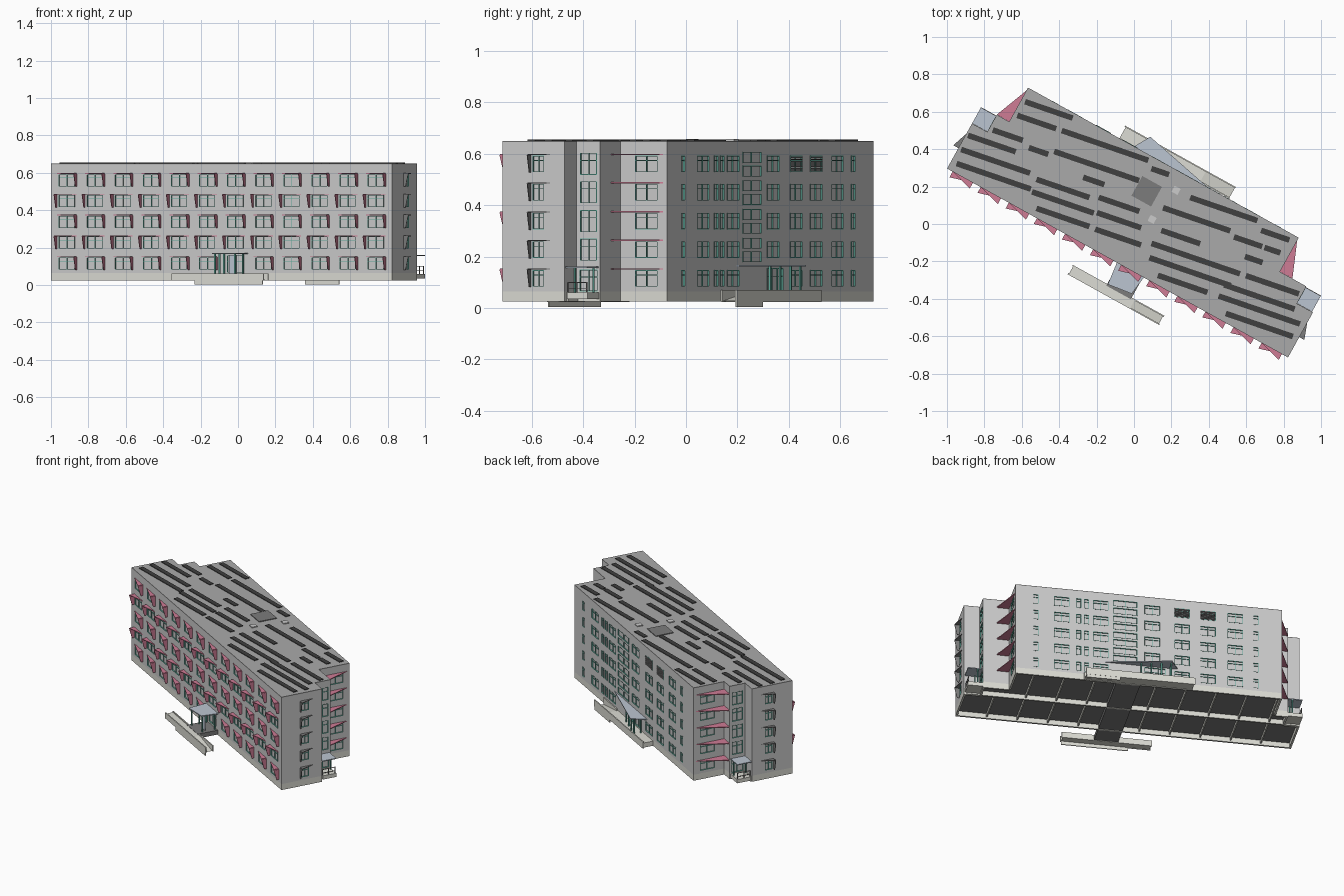
import bpy, bmesh, math
from mathutils import Vector, Matrix

if "Cube" in bpy.data.objects:
    bpy.data.objects.remove(bpy.data.objects["Cube"])

ROT = Matrix.Rotation(math.radians(-29), 4, 'Z')
COL = {
    'red': (0.62, 0.2, 0.3, 1), 'teal': (0.12, 0.42, 0.34, 1), 'beige': (0.72, 0.72, 0.66, 1),
    'dark': (0.2, 0.2, 0.2, 1), 'roof': (0.4, 0.4, 0.4, 1), 'glass': (0.5, 0.56, 0.64, 1),
    'black': (0.05, 0.05, 0.05, 1),
}
MATS = {}
for k, c in COL.items():
    MATS[k] = bpy.data.materials.new(k)
    MATS[k].diffuse_color = c
parts = {}


def prism(part, pts, vec):
    """Extrude a planar polygon along a vector into the named part."""
    bm = parts.setdefault(part, bmesh.new())
    vec = Vector(vec)
    a = [bm.verts.new(Vector(p)) for p in pts]
    b = [bm.verts.new(Vector(p) + vec) for p in pts]
    n = len(a)
    fs = [bm.faces.new(a[::-1]), bm.faces.new(b)]
    fs += [bm.faces.new((a[i], a[(i + 1) % n], b[(i + 1) % n], b[i])) for i in range(n)]
    bmesh.ops.recalc_face_normals(bm, faces=fs)


def box(part, u0, u1, v0, v1, z0, z1):
    prism(part, [(u0, v0, z0), (u1, v0, z0), (u1, v1, z0), (u0, v1, z0)], (0, 0, z1 - z0))


def wpt(wall, s, d, z):
    """Point on a wall: s along it, d outward from it."""
    axis, pos, sign = wall
    return (s, pos + sign * d, z) if axis == 'u' else (pos + sign * d, s, z)


def wbox(part, wall, s0, s1, d0, d1, z0, z1):
    pts = [wpt(wall, s, d, z0) for s, d in ((s0, d0), (s1, d0), (s1, d1), (s0, d1))]
    prism(part, pts, (0, 0, z1 - z0))


def window(wall, s, z, w, h=0.064, mull=1, transom=True):
    l, r, b, t, f = s - w / 2, s + w / 2, z - h / 2, z + h / 2, 0.0025
    wbox('opening_cutter', wall, l, r, -0.007, 0.02, b, t)
    for a, c, e, g in ((l, l + f, b, t), (r - f, r, b, t), (l, r, b, b + f), (l, r, t - f, t)):
        wbox('window_frames', wall, a, c, -0.006, 0.001, e, g)
    for i in range(mull):
        m = l + w * (i + 1) / (mull + 1)
        wbox('window_frames', wall, m - f / 2, m + f / 2, -0.006, -0.001, b, t)
    if transom:
        wbox('window_frames', wall, l, r, -0.006, -0.001, z + 0.012, z + 0.0145)


def shade(part, wall, s, z, w, side, d=0.034):
    """Triangular shelf over a window plus a tapered side fin."""
    e, o, t = s + side * w / 2, s - side * w / 2, z + 0.034
    prism(part, [wpt(wall, o, 0, t), wpt(wall, e, 0, t), wpt(wall, e, d, t)], (0, 0, 0.004))
    fin = [wpt(wall, e, 0, z - 0.034), wpt(wall, e, 0, t), wpt(wall, e, d, t), wpt(wall, e, d * 0.45, z - 0.034)]
    prism(part, fin, Vector(wpt(wall, s + side * 0.003, 0, 0)) - Vector(wpt(wall, s, 0, 0)))


# stepped floor plan
plan = [(-1.018, -.225), (1.066, -.225), (1.066, .05), (.968, .05), (.968, .155), (.806, .155),
        (.806, .363), (-.849, .363), (-.849, .155), (-.925, .155), (-.925, .05), (-1.018, .05)]
prism('walls', [(u, v, .065) for u, v in plan], (0, 0, .58))
prism('roof_slab', [(u, v, .645) for u, v in plan], (0, 0, .005))

# hollow foundation
prism('ground_floor_underside', [(u * .998, v * .998, .058) for u, v in plan], (0, 0, .007))
for i, p in enumerate(plan):
    p, q = Vector(p), Vector(plan[(i + 1) % len(plan)])
    d = (q - p).normalized()
    n = Vector((-d.y, d.x)) * .012
    prism('foundation', [(*c, .025) for c in (p, q, q + n, p + n)], (0, 0, .04))
box('foundation', -1.01, 1.05, .045, .057, .026, .06)
for i in range(1, 11):
    u = -1.018 + i * .189
    box('foundation', u - .004, u + .004, -.215, .05, .035, .06)
    if -.83 < u < .79:
        box('foundation', u - .004, u + .004, .05, .355, .035, .06)

FRONT, BACK = ('u', -.225, -1), ('u', .363, 1)
ROWS = [.115, .227, .338, .45, .56]
for r, z in enumerate(ROWS):
    # front windows with angled shades
    for i in range(12):
        s = -.922 + i * .1717
        if not (r == 0 and i == 6):
            window(FRONT, s, z, .098)
            shade('front_sunshades', FRONT, s, z, .118, 1 if r % 2 == 0 else -1)
    # back windows
    for j, s in enumerate((.519, .277, -.044, -.228, -.389, -.558)):
        if not (r == 0 and j == 2):
            window(BACK, s, z, .096)
        if r == 4 and j in (3, 4):
            for k in range(7):
                wbox('vent_louvres', BACK, s - .046, s + .046, -.006, .003, z - .03 + k * .009, z - .025 + k * .009)
    for s in (.68, .414, .366, -.686):
        window(BACK, s, z, .032, mull=0)
    # stair glazing
    if r:
        window(BACK, .125, z - .028, .15, .042, 1, False)
        window(BACK, .125, z + .025, .15, .042, 1, False)
    # both ends
    for sg, wing, mid, rec in ((1, 1.066, .968, .806), (-1, -1.018, -.925, -.849)):
        window(('v', wing, sg), -.065, z, .05)
        shade('end_sunshades', ('v', wing, sg), -.055, z, .085, -1, .03)
        window(('v', rec, sg), .27, z, .1)
        if r:
            window(('v', mid, sg), .103, z, .075, .085)
        t = z + .034
        prism('corner_shades', [(rec, .155, t), (rec + sg * .076, .156, t), (rec, .345, t)], (0, 0, .005))

# end porches: slab, door, canopy, railings
for sg, mid, end in ((1, .968, 1.06), (-1, -.925, -1.018)):
    a, b = min(mid, end), max(mid, end)
    box('end_porch_slabs', a, b, .058, .15, .035, .06)
    box('end_porch_canopies', a, b, .051, .148, .155, .161)
    window(('v', mid, sg), .103, .107, .08, .084)
    e = end - sg * .006
    for v in (.06, .1, .144):
        box('porch_railings', e - .002, e + .002, v - .002, v + .002, .06, .1)
    for z in (.075, .098):
        box('porch_railings', e - .002, e + .002, .06, .146, z, z + .003)
    for v in (.06, .142):
        box('entrance_frames', mid + sg * .03 - .003, mid + sg * .03 + .003, v - .003, v + .003, .06, .155)

# front entrance: walkway running under the building, canopy, vestibule, ramp
box('entrance_slab', .03, .18, -.36, .35, .028, .057)
prism('entrance_canopy', [(.02, -.225, .165), (.185, -.225, .165), (.17, -.332, .165), (.034, -.35, .165)], (0, 0, .006))
for u, v in ((.045, -.335), (.16, -.32), (.045, -.235), (.16, -.235), (.045, -.285)):
    box('entrance_frames', u - .004, u + .004, v - .004, v + .004, .057, .165)
box('entrance_glass', .11, .158, -.3, -.296, .06, .16)
window(FRONT, .108, .112, .1, .09)
box('ramp_base', -.175, .2, -.402, -.352, .026, .055)
prism('ramp_base', [(.2, -.402, .026), (.375, -.402, .026), (.2, -.402, .055)], (0, .05, 0))
box('ramp_base', -.04, .375, -.406, -.4, .003, .027)
box('ramp_parapets', -.18, .38, -.407, -.4, .024, .062)
box('ramp_parapets', -.18, .03, -.357, -.35, .024, .062)
box('ramp_parapets', .18, .38, -.357, -.35, .024, .062)

# back entrance: ramp with triangular canopy on posts
box('ramp_base', -.29, .2, .364, .432, .027, .058)
prism('ramp_base', [(.2, .37, .027), (.378, .37, .027), (.2, .37, .058)], (0, .062, 0))
box('ramp_base', .17, .378, .43, .436, .004, .027)
box('ramp_parapets', -.296, .381, .43, .437, .024, .07)
box('ramp_parapets', .2, .381, .366, .373, .024, .07)
prism('entrance_canopy', [(-.2, .363, .162), (.25, .363, .162), (-.15, .45, .162)], (0, 0, .006))
for u, v in ((-.15, .425), (-.09, .415), (-.03, .402), (.03, .39), (-.15, .38)):
    box('entrance_frames', u - .004, u + .004, v - .004, v + .004, .055, .162)
window(BACK, -.06, .11, .13, .09, 2)

# roof strips: x, y, length
strips = [(-.455, .61, .27), (-.52, .545, .22), (-.155, .42, .49), (-.675, .475, .17), (-.76, .43, .27),
          (-.51, .39, .11), (-.2, .31, .48), (-.74, .335, .39), (.14, .28, .1), (-.75, .255, .42),
          (-.215, .23, .12), (-.38, .19, .3), (-.08, .105, .23), (.48, .08, .38),
          (.335, .025, .38), (.755, -.06, .16), (-.38, .115, .35), (-.38, .035, .3), (-.08, .02, .25),
          (.61, -.095, .16), (.25, -.07, .22), (-.085, -.07, .26), (.74, -.14, .09), (.64, -.19, .1),
          (.33, -.185, .5), (.3, -.255, .46), (.74, -.325, .3), (.26, -.32, .28), (.67, -.39, .4),
          (.67, -.46, .46), (.67, -.54, .38)]
turn, inv = Matrix.Rotation(math.radians(-19), 4, 'Z'), ROT.inverted()
for x, y, L in strips:
    c = [inv @ (Vector((x, y, .649)) + turn @ Vector((a * L / 2, b * .015, 0)))
         for a, b in ((-1, -1), (1, -1), (1, 1), (-1, 1))]
    prism('roof_strips', c, (0, 0, .005))
# roof hatch and vents
h = inv @ Vector((.068, .175, 0))
box('roof_hatch', h.x - .06, h.x + .06, h.y - .06, h.y + .06, .649, .655)
for x, y in ((.097, .025), (.225, .18)):
    p = inv @ Vector((x, y, 0))
    box('roof_vents', p.x - .018, p.x + .018, p.y - .018, p.y + .018, .649, .656)

# turn every part into a rotated object
KIND = {'roof_slab': 'roof', 'ground_floor_underside': 'dark', 'foundation': 'beige', 'window_frames': 'teal',
        'front_sunshades': 'red', 'end_sunshades': 'dark', 'corner_shades': 'red', 'vent_louvres': 'dark',
        'end_porch_slabs': 'beige', 'end_porch_canopies': 'glass', 'porch_railings': 'dark',
        'entrance_slab': 'dark', 'entrance_canopy': 'glass', 'entrance_frames': 'teal', 'entrance_glass': 'glass',
        'ramp_base': 'beige', 'ramp_parapets': 'beige', 'roof_strips': 'black', 'roof_hatch': 'dark'}
objs = {}
for name, bm in parts.items():
    bm.transform(ROT)
    me = bpy.data.meshes.new(name)
    bm.to_mesh(me)
    bm.free()
    objs[name] = bpy.data.objects.new(name, me)
    bpy.context.collection.objects.link(objs[name])
    if name in KIND:
        me.materials.append(MATS[KIND[name]])

# recess the windows into the walls
cut = objs['opening_cutter']
cut.hide_render = True
cut.display_type = 'WIRE'
mod = objs['walls'].modifiers.new('openings', 'BOOLEAN')
mod.operation, mod.solver, mod.object = 'DIFFERENCE', 'EXACT', cut
mod.use_self = True

for m in bpy.data.materials:
    if m.users and not m.is_grease_pencil:
        m.use_nodes = True
        m.node_tree.nodes["Principled BSDF"].inputs["Base Color"].default_value = m.diffuse_color
